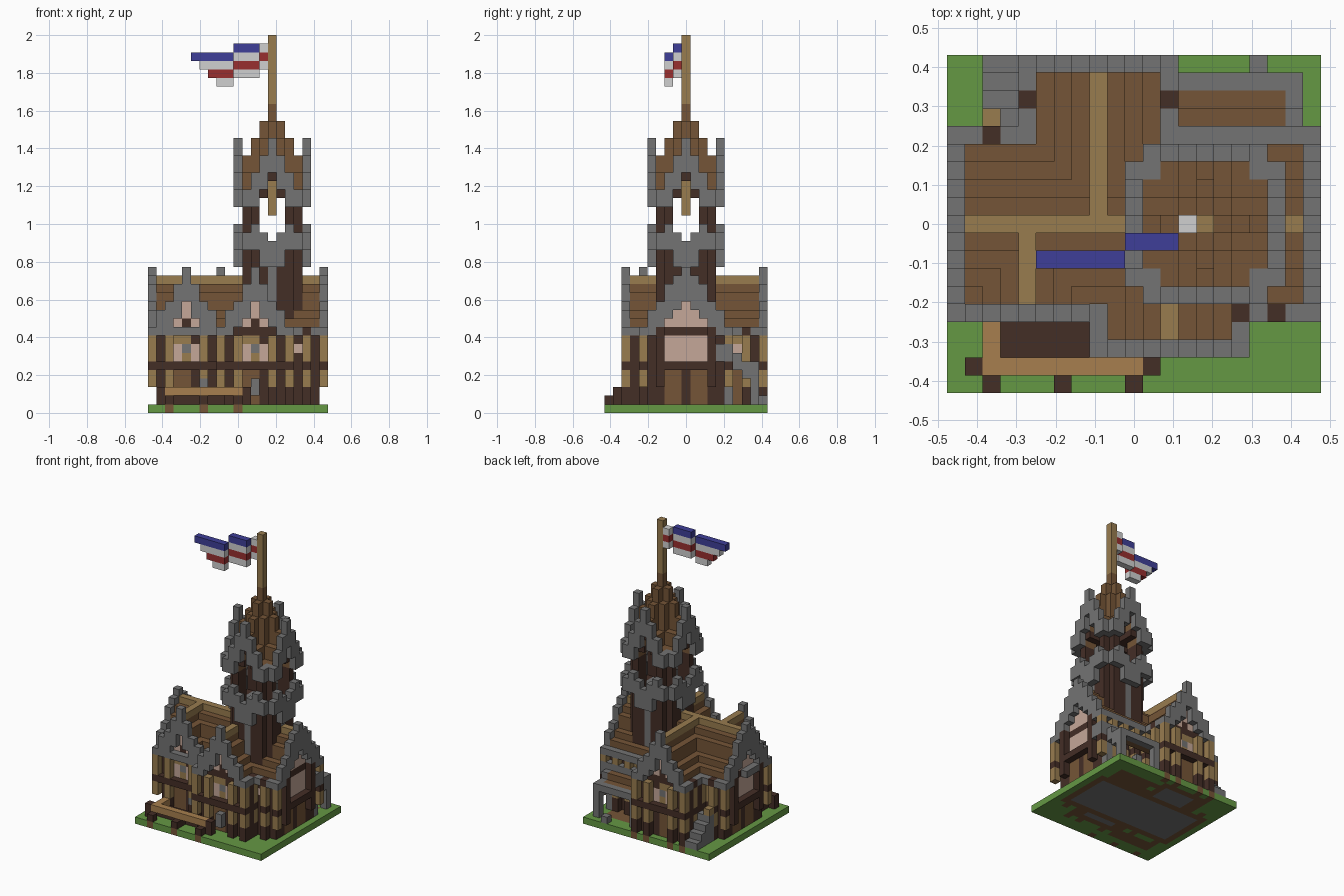
import bpy, bmesh
from mathutils import Vector

cube = bpy.data.objects.get("Cube")
if cube:
    bpy.data.objects.remove(cube, do_unlink=True)

U = 2 / 44                      # block size
PALETTE = {
    "grass": "659844", "stone": "737373", "dark_wood": "442e26", "roof_wood": "755537",
    "light_wood": "987c4f", "tan_wood": "a77f4e", "plaster": "c5a798",
    "blue_cloth": "3f3f98", "red_cloth": "982f2f", "white_cloth": "d0d0d0"}
GRASS, STONE, DARK, ROOF, LIGHT, TAN, PINK, BLUE, RED, WHITE = range(len(PALETTE))


def linear(h):
    c = [int(h[i:i + 2], 16) / 255 for i in (0, 2, 4)]
    return [((v + 0.055) / 1.055) ** 2.4 for v in c] + [1]


materials = []
for name, code in PALETTE.items():
    m = bpy.data.materials.new(name)
    m.use_nodes = True
    m.diffuse_color = linear(code)
    bsdf = m.node_tree.nodes["Principled BSDF"]
    bsdf.inputs["Base Color"].default_value = linear(code)
    bsdf.inputs["Roughness"].default_value = 0.9
    materials.append(m)

blocks = {}                     # block position -> (part, colour)


def span(v):
    return range(v, v + 1) if isinstance(v, int) else range(v[0], v[1] + 1)


def fill(part, colour, xs, ys, zs):
    for x in span(xs):
        for y in span(ys):
            for z in span(zs):
                blocks[x, y, z] = (part, colour)


def placed(axis, along, across):
    return (along, across) if axis == "x" else (across, along)


# Ground with the stone house floor and porch floor let into it
WINGS = [(-9, 9, -4, 4), (-5, 1, 4, 8), (-1, 5, -6, -4)]
fill("ground", GRASS, (-10, 10), (-9, 9), 0)
for x0, x1, y0, y1 in WINGS:
    fill("ground", STONE, (x0, x1), (y0, y1), 0)
fill("ground", ROOF, (3, 8), (5, 7), 0)
for x in (-8, -4, 0):
    fill("ground", ROOF, x, -9, 0)


# Timber framed walls: dark posts and rail, wood panels
def walls(x0, x1, y0, y1):
    for x in range(x0, x1 + 1):
        for y in range(y0, y1 + 1):
            if x not in (x0, x1) and y not in (y0, y1):
                continue
            corner = x in (x0, x1) and y in (y0, y1)
            run = x - x0 if y in (y0, y1) else y - y0
            for z in range(1, 9):
                timber = corner or run % 4 == 0
                wood = DARK if timber or z == 5 else ROOF if z < 5 else LIGHT
                fill("walls", wood, x, y, z)


for wing in WINGS:
    walls(*wing)

# Windows
for c, y in ((-6, -4), (2, -6), (-2, 8)):
    fill("windows", PINK, (c - 1, c + 1), y, (6, 7))
    fill("windows", LIGHT, c, y, 6)
    fill("windows", STONE, c, y, 7)
for x, y in ((7, -4), (7, 4), (-8, 4), (1, 6), (-5, 6)):
    fill("windows", PINK, x, y, 7)
for x in (-9, 9):
    fill("windows", PINK, x, (-2, 2), (6, 8))
    fill("walls", ROOF, x, (-2, 2), (1, 4))
    fill("walls", DARK, x, 0, (1, 4))
    for y in (-3, 3):
        fill("walls", DARK, x, y, (1, 9))


# Stepped roofs, highest block wins where they cross
MAIN = [15, 14, 13, 11, 10]
WING = [15, 13, 11, 10]
heights = {}


def roof(axis, centre, start, end, profile):
    half = len(profile)
    for a in range(start, end + 1):
        for d in range(1 - half, half):
            p = placed(axis, a, centre + d)
            heights[p] = max(heights.get(p, 0), profile[abs(d)])
        for d in (-half, half):
            p = placed(axis, a, centre + d)
            heights[p] = max(heights.get(p, 0), 9)


roof("x", 0, -9, 9, MAIN)
roof("y", -6, -4, 0, WING)
roof("y", 2, -6, 0, WING)
roof("y", -2, 0, 8, WING)
for (x, y), h in heights.items():
    top = LIGHT if h == 15 else STONE if h == 9 else ROOF
    fill("roof", ROOF, x, y, (9, h))
    fill("roof", top, x, y, h)


# Stone gables with a pinnacle, over a recessed half timbered infill
def gable(axis, centre, plane, profile):
    inner = plane - 1 if plane > 0 else plane + 1
    half = len(profile)
    wide = half > 4
    steps = profile + [9, 9]
    for d in range(-half, half + 1):
        n = abs(d)
        low = 13 - n if wide else steps[n + 1]
        x, y = placed(axis, plane, centre + d)
        fill("gables", STONE, x, y, (max(9, low), steps[n] + (n < half)))
        if n < half:
            x, y = placed(axis, inner, centre + d)
            for z in range(9, steps[n + 1] + 1):
                pane = z in (11, 12) if n == 0 else z == 10 and n == 1
                if wide:
                    pane = 9 < z < 13 - n
                fill("gable_infill", PINK if pane else DARK, x, y, z)


gable("x", 0, -10, MAIN)
gable("x", 0, 10, MAIN)
gable("y", -6, -5, WING)
gable("y", 2, -7, WING)
gable("y", -2, 9, WING)


# Bracket posts standing one block outside the walls
def post(x, y, colour=LIGHT, low=3, high=8):
    if abs(x) < 10:
        fill("bracket_posts", DARK, x, y, (1, high))
    fill("bracket_posts", colour, x, y, (low, high))
    fill("bracket_posts", DARK, x, y, 5)


for x in (-10, 10):
    for y in (-5, 5):
        post(x, y)
    for y in (-3, 3):
        post(x, y, DARK, 3, 9)
    fill("bracket_posts", DARK, x, (-3, 3), 5)
for c, y, side in ((-6, -5, 1), (2, -7, 1), (-2, 9, -1)):
    for d in (-4, -2, 2, 4):
        post(c + d, y)
    for d in (-3, 3):
        post(c + d, y + side, DARK, 1, 8)
    fill("bracket_posts", DARK, (c - 4, c + 4), y, 5)
for x, y in ((6, -5), (8, -5), (-6, 7), (2, 7), (-8, 5)):
    post(x, y)
    fill("bracket_posts", DARK, x, y, 9)
for x, y in ((4, 5), (6, 5), (8, 5), (-6, 5), (2, 5), (-2, -5)):
    post(x, y)
for x, y in ((6, -6), (-2, -6), (-6, 6), (-6, 8)):
    post(x, y, DARK, 1, 8)

# Tower, described by offsets from its centre
TX, REACH = 4, range(-4, 5)
SPIRE = [29, 27, 25]
PARAPET = [(17, 19), (17, 20), (19, 21), (19, 20)]
GABLE = [(28, 31), (26, 29), (24, 27), (24, 25)]
for a in REACH:
    for b in REACH:
        far, near, total = max(abs(a), abs(b)), min(abs(a), abs(b)), abs(a) + abs(b)
        x, y = TX + a, b
        if far == 3 and near < 3:
            fill("tower_shaft", STONE if near == 0 else DARK, x, y, (10, 18))
        if far < 4 and total < 6:
            fill("tower_floor", DARK if far == 3 else STONE, x, y, 18)
        if near == 2 and far < 4:
            fill("belfry_posts", DARK, x, y, (19, 24))
        if near == 3 and far == 3:
            fill("spire_gables", STONE, x, y, (24, 25))
        elif far < 4:           # crossed spire roofs and central cap
            h = SPIRE[near]
            fill("spire", DARK, x, y, h - 2)
            fill("spire", ROOF, x, y, (h - 1, h))
            if total < 3:
                fill("spire", ROOF, x, y, (27, 33 if total < 2 else 31))
        elif near < 4:          # stone parapet and spire gables
            fill("parapet", STONE, x, y, PARAPET[near])
            fill("spire_gables", STONE, x, y, GABLE[near])
fill("bell", LIGHT, TX, 0, (23, 26))

# Flagpole and stepped flag
fill("flagpole", ROOF, TX, 0, (34, 35))
fill("flagpole", LIGHT, TX, 0, (36, 43))
for n, colour in enumerate((WHITE, RED, WHITE)):
    fill("flag", colour, 3, 0, 42 - n)
for n, colour in enumerate((BLUE, WHITE, RED, WHITE)):
    fill("flag", colour, (0, 2), -1, 42 - n)
    fill("flag", colour, (n - 5, -1), -2, 41 - n)

# Front terrace with railing, and stone blocks by the wall
fill("terrace", DARK, (-7, -3), (-7, -6), 1)
fill("terrace", TAN, -8, (-7, -6), 2)
fill("terrace", DARK, -8, (-7, -6), 1)
fill("terrace_rail", TAN, (-8, 0), -8, 2)
for x in (-9, 1):
    fill("terrace_rail", DARK, x, -8, (1, 2))
fill("terrace_rail", DARK, -4, -8, 1)
for x in (-8, -4, 0):
    fill("terrace_rail", DARK, x, -9, 1)
fill("wall_blocks", STONE, 2, -7, (2, 3))
fill("wall_blocks", STONE, -4, -5, 3)

# Back stairs up to a small landing
for n, y in enumerate((9, 8, 7, 6)):
    fill("stairs", STONE, (-8, -7), y, (1, n + 1))
fill("landing", LIGHT, -8, 6, 5)

# Lean-to porch at the back
for y, h in ((5, 7), (6, 6), (7, 5)):
    fill("porch_roof", ROOF, (3, 8), y, h)
    fill("porch_edge", STONE, 9, y, (h - 1, h))
fill("porch_roof", STONE, (2, 9), 8, 5)
fill("porch_roof", STONE, (2, 9), 5, 7)
fill("porch_edge", STONE, 10, (4, 5), (6, 7))
fill("porch_posts", STONE, 9, 8, (1, 4))
fill("porch_posts", STONE, 3, 8, (1, 4))
fill("porch_posts", STONE, 9, 5, (1, 5))
fill("porch_step", STONE, 7, 9, 1)

# Footings under everything wooden that reaches the ground
for (x, y, z), (part, colour) in list(blocks.items()):
    if z == 1 and part in ("walls", "bracket_posts", "terrace"):
        fill("ground", ROOF, x, y, 0)

# Turn the blocks into one mesh per part, keeping only exposed faces
parts = {}
for pos, (part, colour) in blocks.items():
    parts.setdefault(part, []).append((Vector(pos), colour))
for part, cells in parts.items():
    bm = bmesh.new()
    corners = {}
    for pos, colour in cells:
        for axis in range(3):
            u, v = Vector(), Vector()
            u[(axis + 1) % 3] = v[(axis + 2) % 3] = 0.5
            for sign in (-1, 1):
                n = Vector()
                n[axis] = sign
                if tuple(int(c) for c in pos + n) in blocks:
                    continue
                ring = []
                for s, t in ((-1, -1), (1, -1), (1, 1), (-1, 1))[::sign]:
                    p = (pos + n / 2 + u * s + v * t + Vector((0, 0, 0.5))) * U
                    key = tuple(round(c, 4) for c in p)
                    if key not in corners:
                        corners[key] = bm.verts.new(p)
                    ring.append(corners[key])
                bm.faces.new(ring).material_index = colour
    mesh = bpy.data.meshes.new(part)
    bm.to_mesh(mesh)
    bm.free()
    for m in materials:
        mesh.materials.append(m)
    bpy.context.collection.objects.link(bpy.data.objects.new(part, mesh))
